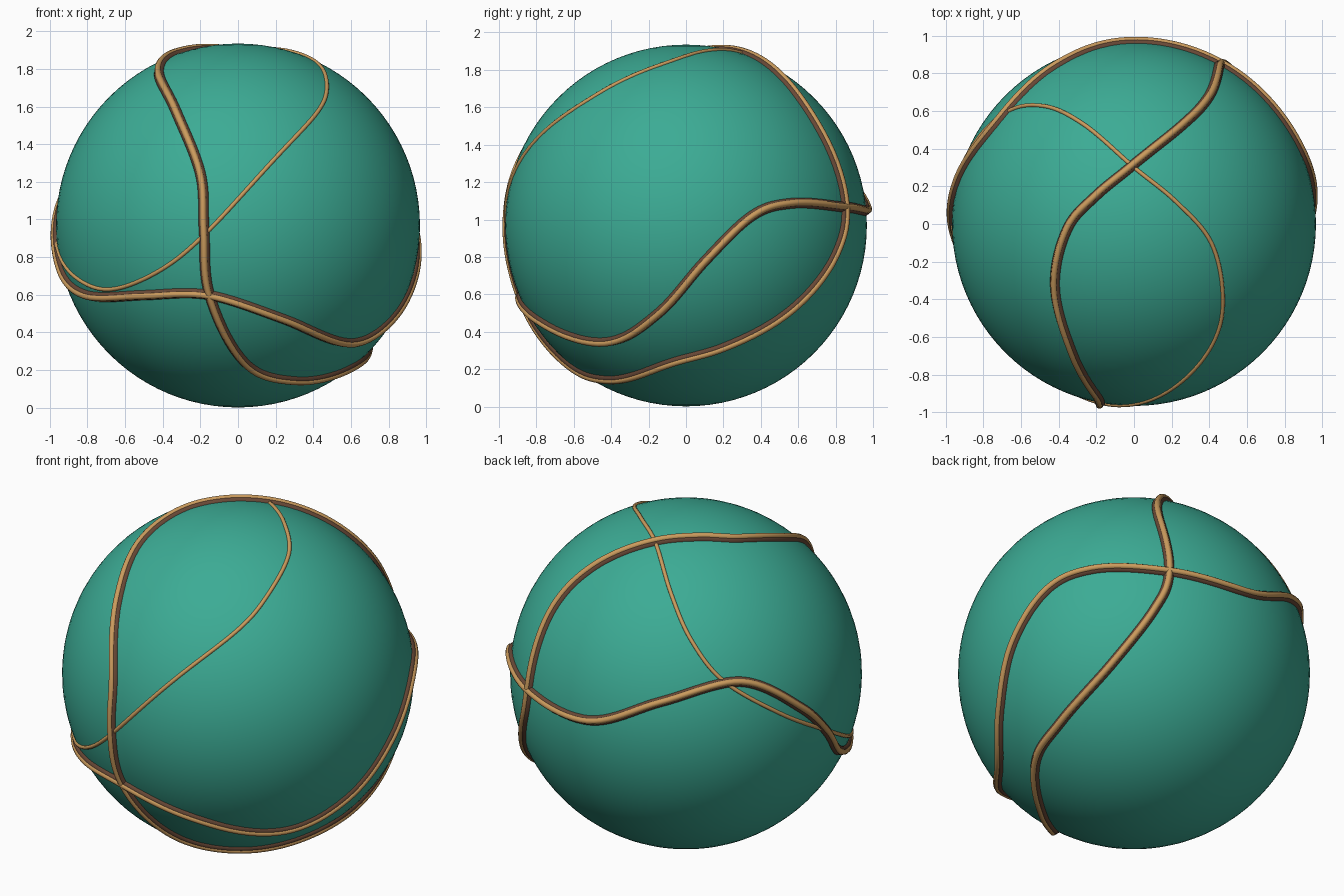
import bpy
from mathutils import Vector

cube = bpy.data.objects.get("Cube")
if cube:
    bpy.data.objects.remove(cube, do_unlink=True)

CENTRE = Vector((0, 0, 0.968))
BALL_RADIUS = 0.967


def make_material(name, rgb):
    mat = bpy.data.materials.new(name)
    mat.use_nodes = True
    colour = (*rgb, 1)
    mat.diffuse_color = colour
    mat.node_tree.nodes["Principled BSDF"].inputs["Base Color"].default_value = colour
    return mat


teal = make_material("teal", (0.045, 0.41, 0.30))
tan = make_material("tan", (0.60, 0.33, 0.11))
brown = make_material("dark brown", (0.14, 0.065, 0.037))


def smooth_loop(points, steps=10):
    """Closed Catmull-Rom path pressed onto the unit sphere."""
    knots = [Vector(p).normalized() for p in points]
    count = len(knots)
    path = []
    for i in range(count):
        a, b, c, d = (knots[(i + k) % count] for k in (-1, 0, 1, 2))
        for s in range(steps):
            t = s / steps
            p = (2 * b + (c - a) * t + (2 * a - 5 * b + 4 * c - d) * t ** 2
                 + (3 * b - a - 3 * c + d) * t ** 3)
            path.append(p.normalized())
    return path


def make_strand(name, path, distance, thickness, material):
    """Round cord following the path at a distance from the ball centre."""
    curve = bpy.data.curves.new(name, "CURVE")
    curve.dimensions = "3D"
    curve.bevel_depth = thickness
    curve.bevel_resolution = 3
    spline = curve.splines.new("POLY")
    spline.points.add(len(path) - 1)
    for point, direction in zip(spline.points, path):
        point.co = (*(CENTRE + direction * distance), 1)
    spline.use_cyclic_u = True
    spline.use_smooth = True
    curve.materials.append(material)
    strand = bpy.data.objects.new(name, curve)
    bpy.context.collection.objects.link(strand)


# Ball
bpy.ops.mesh.primitive_uv_sphere_add(segments=96, ring_count=48,
                                     radius=BALL_RADIUS, location=CENTRE)
ball = bpy.context.object
ball.name = "ball"
ball.data.materials.append(teal)
bpy.ops.object.shade_smooth()

# Seam running over the top, back, underside and front
upright_seam = smooth_loop([
    (-.01, .31, .92), (.25, .52, .78), (.4, .68, .56), (.46, .85, .1),
    (.53, .8, -.15), (.65, .58, -.44), (.69, .2, -.65), (.62, -.1, -.74),
    (.31, -.41, -.82), (.05, -.62, -.74), (-.15, -.88, -.37),
    (-.18, -.95, -.02), (-.2, -.9, .28), (-.33, -.67, .61),
    (-.42, -.32, .81), (-.35, -.02, .9), (-.2, .15, .93)])

# Seam wandering around the middle
level_seam = smooth_loop([
    (.46, .85, .1), (.78, .57, .12), (.9, .35, .05), (.94, .1, -.19),
    (.83, -.15, -.47), (.61, -.42, -.62), (.25, -.79, -.5),
    (-.15, -.88, -.37), (-.5, -.74, -.37), (-.8, -.4, -.37),
    (-.92, -.14, -.27), (-.97, .04, -.07), (-.93, .23, .13),
    (-.74, .53, .35), (-.42, .84, .26), (-.03, .96, .09)])

# Fine seam looping over the top and one side
fine_seam = smooth_loop([
    (-.15, -.96, -.02), (.2, -.88, .36), (.42, -.62, .6), (.47, -.4, .74),
    (.41, -.1, .87), (.22, .12, .93), (-.01, .31, .92), (-.27, .53, .76),
    (-.47, .62, .56), (-.68, .6, .36), (-.89, .36, .13), (-.97, .04, -.07),
    (-.87, -.33, -.27), (-.68, -.6, -.34), (-.4, -.83, -.23)])

# Thick seams are a dark cord with a light cord along the crest
for name, path in (("upright_seam", upright_seam), ("level_seam", level_seam)):
    make_strand(name + "_base", path, 0.961, 0.029, brown)
    make_strand(name + "_crest", path, 0.982, 0.017, tan)
make_strand("fine_seam", fine_seam, 0.968, 0.011, tan)
